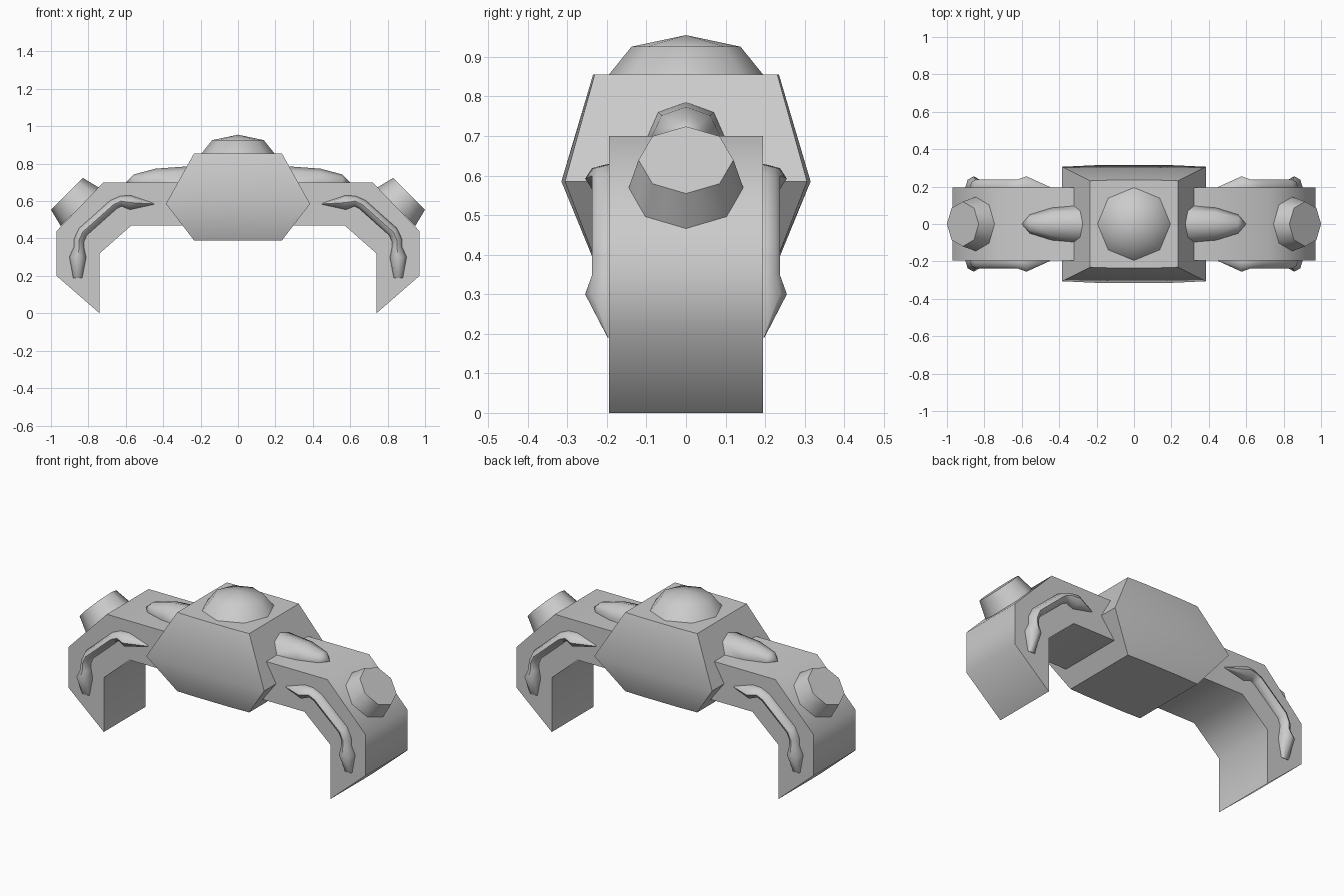
import bpy
import bmesh
from math import radians, pi, cos, sin
from mathutils import Vector, Matrix

old = bpy.data.objects.get("Cube")
if old:
    bpy.data.objects.remove(old, do_unlink=True)

grey = bpy.data.materials.new("plain grey")
grey.use_nodes = True
tone = (0.6, 0.6, 0.6, 1)
grey.diffuse_color = tone
grey.node_tree.nodes["Principled BSDF"].inputs["Base Color"].default_value = tone


def finish(name, bm, mirror=(False, False)):
    """Turn a bmesh into an object, mirrored across x and/or y."""
    bmesh.ops.recalc_face_normals(bm, faces=bm.faces)
    mesh = bpy.data.meshes.new(name)
    bm.to_mesh(mesh)
    bm.free()
    mesh.materials.append(grey)
    ob = bpy.data.objects.new(name, mesh)
    bpy.context.collection.objects.link(ob)
    bpy.ops.object.select_all(action='DESELECT')
    ob.select_set(True)
    bpy.context.view_layer.objects.active = ob
    bpy.ops.object.shade_smooth_by_angle(angle=radians(50))
    if any(mirror):
        mod = ob.modifiers.new("Mirror", 'MIRROR')
        mod.use_axis = (mirror[0], mirror[1], False)
        mod.use_mirror_merge = False
    return ob


def loft(rings):
    """Skin a list of equal-length point rings and cap both ends."""
    bm = bmesh.new()
    loops = [[bm.verts.new(p) for p in ring] for ring in rings]
    n = len(loops[0])
    for a, b in zip(loops, loops[1:]):
        for i in range(n):
            j = (i + 1) % n
            bm.faces.new((a[i], a[j], b[j], b[i]))
    bm.faces.new(loops[0])
    bm.faces.new(loops[-1])
    return bm


def half_ball(name, rings, size, matrix, mirror=(False, False)):
    bm = bmesh.new()
    bmesh.ops.create_uvsphere(bm, u_segments=8, v_segments=rings, radius=1)
    bmesh.ops.scale(bm, vec=size, verts=bm.verts)
    bmesh.ops.transform(bm, matrix=matrix, verts=bm.verts)
    return finish(name, bm, mirror)


# Central hull: widest at the waist, with slightly bowed front and back
def hull_ring(hx, hy, z, bow):
    front = [(-hx, bow - hy, z), (-hx / 2, -hy, z), (hx / 2, -hy, z), (hx, bow - hy, z)]
    return front + [(-x, -y, h) for x, y, h in front]


finish("hull", loft([hull_ring(0.235, 0.235, 0.39, 0.004),
                     hull_ring(0.385, 0.315, 0.585, 0.009),
                     hull_ring(0.235, 0.235, 0.855, 0.004)]))

# Dome on top of the hull
half_ball("dome", 4, (0.195, 0.195, 0.1), Matrix.Translation((0, 0, 0.855)))

# Bent arms, an extruded side profile
arm = [(0.2, 0.70), (0.72, 0.70), (0.97, 0.44), (0.97, 0.20),
       (0.74, 0.0), (0.74, 0.32), (0.57, 0.47), (0.2, 0.47)]
finish("arm", loft([[(x, y, z) for x, z in arm] for y in (-0.195, 0.195)]), (True, False))

# Long tapered pods lying on the arms
half_ball("arm_pod", 6, (0.085, 0.1, 0.32),
          Matrix.Translation((0.28, 0, 0.70)) @ Matrix.Rotation(pi / 2, 4, 'Y'), (True, False))

# Tapered shoulder drums, square to the sloping shoulder
bm = bmesh.new()
bmesh.ops.create_cone(bm, cap_ends=True, segments=8, radius1=0.145, radius2=0.12, depth=0.1)
bmesh.ops.transform(bm, verts=bm.verts, matrix=(
    Matrix.Translation((0.88, 0, 0.604)) @ Matrix.Rotation(radians(45), 4, 'Y')))
finish("shoulder_drum", bm, (True, False))

# Bent hoses on the arm sides with swollen ends: x, z, half width, half thickness
hose = [(0.45, 0.585, 0.003, 0.003), (0.575, 0.592, 0.038, 0.06),
        (0.625, 0.6, 0.028, 0.042), (0.665, 0.582, 0.028, 0.042),
        (0.83, 0.435, 0.028, 0.042), (0.85, 0.39, 0.028, 0.042),
        (0.85, 0.35, 0.028, 0.042), (0.857, 0.3, 0.045, 0.06),
        (0.857, 0.19, 0.024, 0.003)]
rings = []
for i, (x, z, wide, thick) in enumerate(hose):
    before, after = hose[max(i - 1, 0)], hose[min(i + 1, len(hose) - 1)]
    along = Vector((after[0] - before[0], 0, after[1] - before[1])).normalized()
    across = Vector((-along.z, 0, along.x))
    rings.append([Vector((x, -0.195, z)) + across * wide * cos(k * pi / 4)
                  + Vector((0, thick * sin(k * pi / 4), 0)) for k in range(8)])
finish("hose", loft(rings), (True, True))
